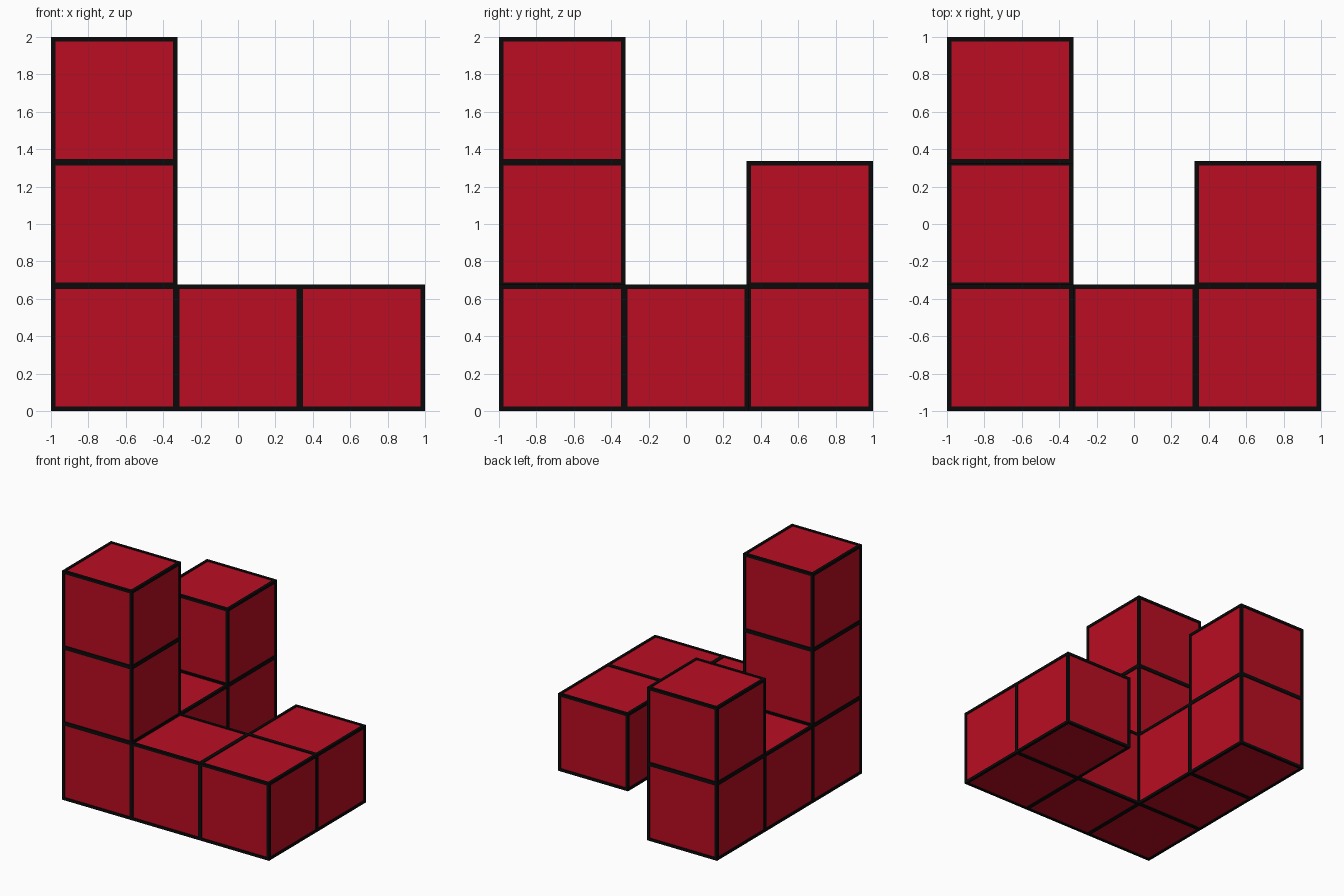
import bpy
import bmesh
from itertools import product
from mathutils import Matrix, Vector

if "Cube" in bpy.data.objects:
    bpy.data.objects.remove(bpy.data.objects["Cube"], do_unlink=True)

OUT = 0.007                      # how far the edging stands proud of a block
IN = 0.017                       # how far the edging covers each face
SIZE = (2 - 2 * OUT) / 3         # block edge length


def material(name, rgb):
    mat = bpy.data.materials.new(name)
    mat.use_nodes = True
    colour = (*rgb, 1)
    mat.diffuse_color = colour
    mat.node_tree.nodes["Principled BSDF"].inputs["Base Color"].default_value = colour
    return mat


def add_box(bm, centre, size):
    bmesh.ops.create_cube(bm, size=1, matrix=Matrix.Translation(centre) @ Matrix.Diagonal((*size, 1)))


def add_edging(bm, centre):
    # Twelve square bars around one block
    offset = SIZE / 2 + (OUT - IN) / 2
    for axis in range(3):
        for a, b in product((-offset, offset), repeat=2):
            shift = Vector((0, a, b))
            bar = [SIZE + 2 * OUT, OUT + IN, OUT + IN]
            order = [(i - axis) % 3 for i in range(3)]
            add_box(bm, centre + Vector([shift[i] for i in order]), [bar[i] for i in order])


def finish(bm, name, mat):
    mesh = bpy.data.meshes.new(name)
    bm.to_mesh(mesh)
    bm.free()
    mesh.materials.append(mat)
    bpy.context.collection.objects.link(bpy.data.objects.new(name, mesh))


red = material("red", (0.49, 0.004, 0.016))
black = material("black", (0.003, 0.003, 0.003))

# Stack height for each occupied column, keyed by name
columns = {
    "front_right_tower": (-1, -1, 3),
    "front_middle_block": (0, -1, 1),
    "front_left_block": (1, -1, 1),
    "left_middle_block": (1, 0, 1),
    "right_middle_block": (-1, 0, 1),
    "back_right_tower": (-1, 1, 2),
}

for name, (x, y, height) in columns.items():
    blocks, edging = bmesh.new(), bmesh.new()
    for level in range(height):
        centre = Vector((x * SIZE, y * SIZE, OUT + (level + 0.5) * SIZE))
        add_box(blocks, centre, (SIZE, SIZE, SIZE))
        add_edging(edging, centre)
    finish(blocks, name, red)
    finish(edging, name + "_edging", black)
